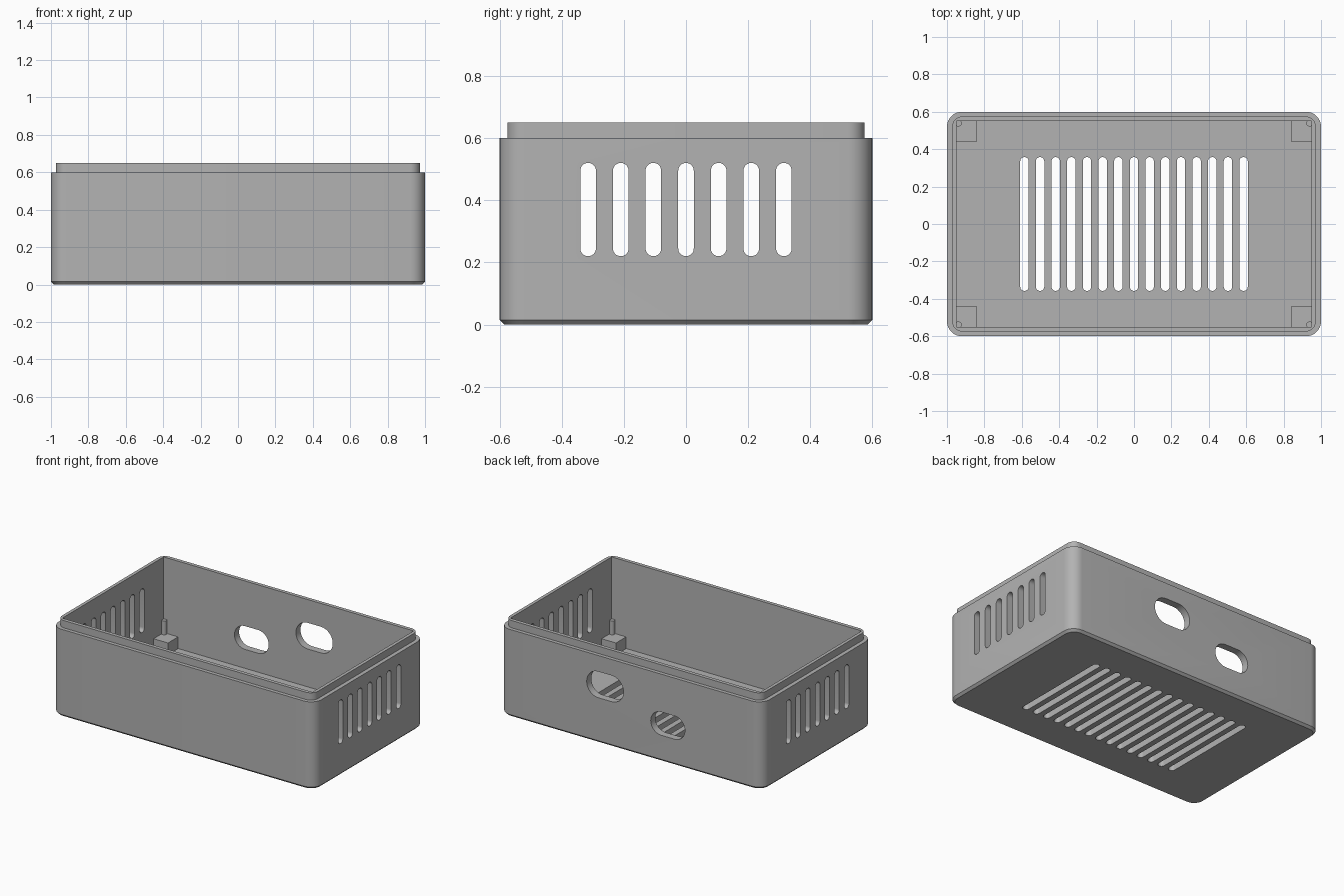
import bpy, bmesh, math
from mathutils import Matrix, Vector

cube = bpy.data.objects.get("Cube")
if cube:
    bpy.data.objects.remove(cube, do_unlink=True)

grey = bpy.data.materials.new("plain grey")
grey.use_nodes = True
COLOUR = (0.45, 0.45, 0.45, 1)
grey.diffuse_color = COLOUR
grey.node_tree.nodes["Principled BSDF"].inputs["Base Color"].default_value = COLOUR


def rounded_rect(w, h, r, steps=8):
    """Outline of a rounded rectangle, counter-clockwise."""
    pts = []
    for k, (sx, sy) in enumerate([(1, 1), (-1, 1), (-1, -1), (1, -1)]):
        for i in range(steps + 1):
            a = math.pi / 2 * (k + i / steps)
            pts.append((sx * (w / 2 - r) + r * math.cos(a),
                        sy * (h / 2 - r) + r * math.sin(a)))
    return pts


def loft(bm, layers, matrix=Matrix()):
    """Closed solid through (outline, height) layers."""
    rings = [[bm.verts.new(matrix @ Vector((x, y, z))) for x, y in outline]
             for outline, z in layers]
    n = len(rings[0])
    for low, high in zip(rings, rings[1:]):
        for i in range(n):
            j = (i + 1) % n
            bm.faces.new((low[i], low[j], high[j], high[i]))
    bm.faces.new(rings[0][::-1])
    bm.faces.new(rings[-1])


def slot(bm, w, h, depth, matrix):
    """Round-ended prism used to cut an opening."""
    r = min(w, h) / 2 - 0.0005
    outline = rounded_rect(w, h, r)
    loft(bm, [(outline, -depth / 2), (outline, depth / 2)], matrix)


def box(bm, size, centre):
    bmesh.ops.create_cube(bm, size=1, matrix=Matrix.Translation(centre) @ Matrix.Diagonal((*size, 1)))


def finish(bm, name):
    bmesh.ops.recalc_face_normals(bm, faces=bm.faces)
    mesh = bpy.data.meshes.new(name)
    bm.to_mesh(mesh)
    bm.free()
    mesh.materials.append(grey)
    obj = bpy.data.objects.new(name, mesh)
    bpy.context.collection.objects.link(obj)
    return obj


def activate(obj):
    bpy.ops.object.select_all(action='DESELECT')
    obj.select_set(True)
    bpy.context.view_layer.objects.active = obj


def cut(obj, cutter):
    cutter.hide_render = True
    activate(obj)
    mod = obj.modifiers.new("cut", 'BOOLEAN')
    mod.operation = 'DIFFERENCE'
    mod.solver = 'EXACT'
    mod.object = cutter
    bpy.ops.object.modifier_apply(modifier=mod.name)
    bpy.data.objects.remove(cutter, do_unlink=True)


FLOOR = 0.05

# Enclosure body: chamfered base, walls and the stepped-in lip
bm = bmesh.new()
wall = rounded_rect(2, 1.2, 0.08)
lip = rounded_rect(1.945, 1.15, 0.055)
loft(bm, [(rounded_rect(1.97, 1.17, 0.065), 0), (wall, 0.015), (wall, 0.6), (lip, 0.6), (lip, 0.65)])
body = finish(bm, "enclosure_body")

# Square-cornered cavity
bm = bmesh.new()
box(bm, (1.9, 1.1, 1), (0, 0, FLOOR + 0.5))
cut(body, finish(bm, "cavity_cutter"))

# Floor vents
bm = bmesh.new()
for i in range(-7, 8):
    slot(bm, 0.045, 0.715, 0.3, Matrix.Translation((i * 0.0837, 0, 0)))
cut(body, finish(bm, "floor_vent_cutter"))

# Side vents, through both end walls
bm = bmesh.new()
for side in (-1, 1):
    for i in range(-3, 4):
        place = Matrix.Translation((side, i * 0.105, 0.37))
        slot(bm, 0.3, 0.05, 0.2, place @ Matrix.Rotation(math.pi / 2, 4, 'Y'))
cut(body, finish(bm, "side_vent_cutter"))

# Two connector openings in the back wall
bm = bmesh.new()
for x, z, w, h in [(0.195, 0.40, 0.28, 0.18), (-0.282, 0.26, 0.26, 0.16)]:
    slot(bm, w, h, 0.3, Matrix.Translation((x, 0.6, z)) @ Matrix.Rotation(math.pi / 2, 4, 'X'))
cut(body, finish(bm, "connector_cutter"))
activate(body)
bpy.ops.object.shade_smooth_by_angle()

# Corner supports with locating pins
for sx, x_name in ((-1, "right"), (1, "left")):
    for sy, y_name in ((-1, "front"), (1, "back")):
        bm = bmesh.new()
        box(bm, (0.11, 0.11, 0.08), (sx * 0.895, sy * 0.495, FLOOR + 0.04))
        finish(bm, f"{y_name}_{x_name}_support")
        bm = bmesh.new()
        bmesh.ops.create_cone(bm, cap_ends=True, segments=24, radius1=0.018, radius2=0.018,
                              depth=0.095, matrix=Matrix.Translation((sx * 0.939, sy * 0.539, 0.1775)))
        pin = finish(bm, f"{y_name}_{x_name}_pin")
        activate(pin)
        bpy.ops.object.shade_smooth_by_angle()
